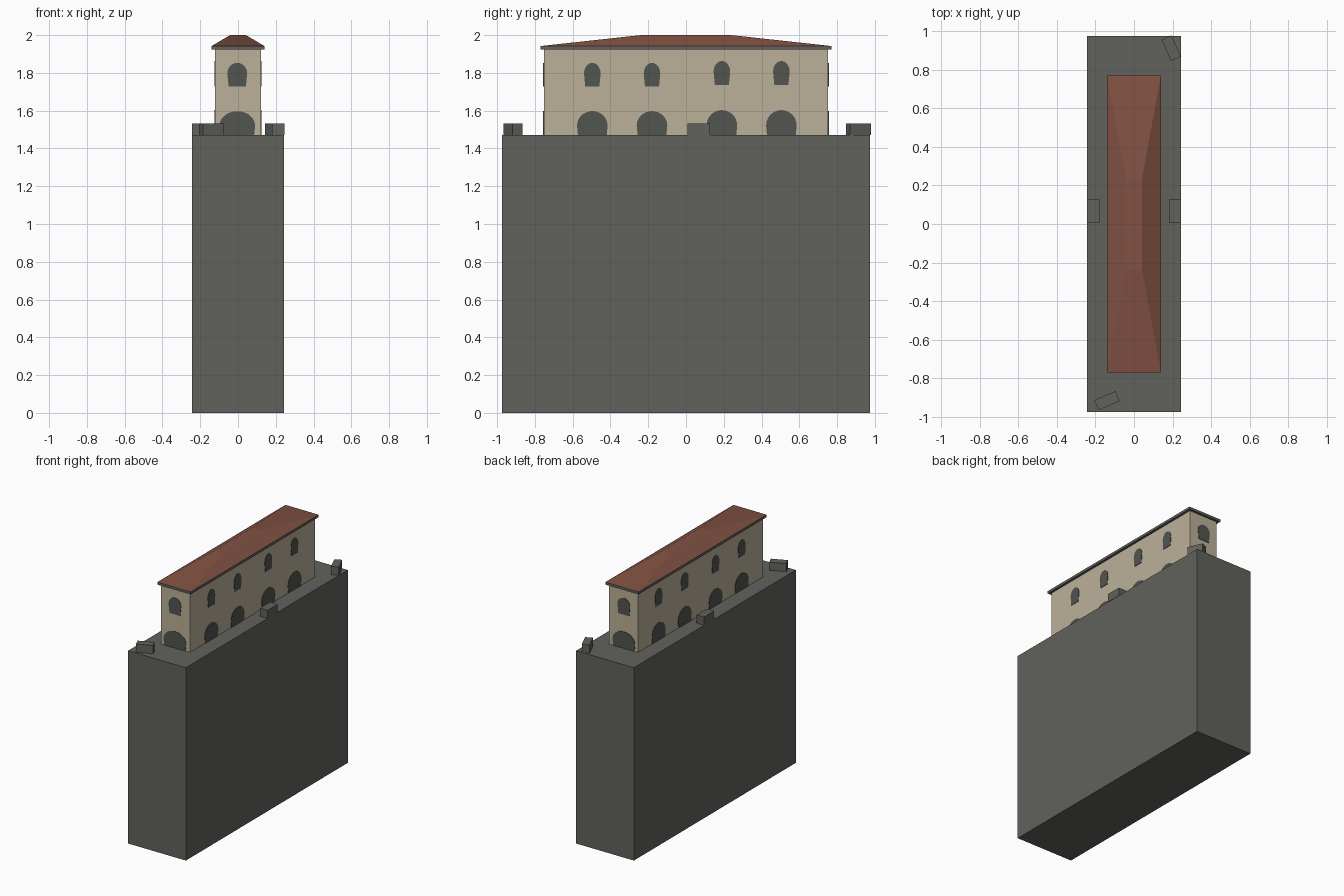
import bpy, bmesh, math
from mathutils import Matrix

if "Cube" in bpy.data.objects:
    bpy.data.objects.remove(bpy.data.objects["Cube"])


def material(name, r, g, b):
    lin = lambda c: ((c / 255 + 0.055) / 1.055) ** 2.4
    m = bpy.data.materials.new(name)
    m.diffuse_color = (lin(r), lin(g), lin(b), 1)
    m.use_nodes = True
    m.node_tree.nodes["Principled BSDF"].inputs["Base Color"].default_value = m.diffuse_color
    return m


STONE = material("grey stone", 97, 98, 92)
WALL = material("tan plaster", 187, 176, 153)
ROOF = material("terracotta", 130, 82, 67)
DARK = material("dark opening", 82, 85, 78)


def finish(name, bm, mat):
    bmesh.ops.recalc_face_normals(bm, faces=bm.faces)
    me = bpy.data.meshes.new(name)
    bm.to_mesh(me)
    bm.free()
    me.materials.append(mat)
    ob = bpy.data.objects.new(name, me)
    bpy.context.collection.objects.link(ob)
    return ob


def box(name, mat, cx, cy, sx, sy, z0, z1, angle=0, top=None):
    """Box, optionally turned about z or tapered to a top size."""
    bm = bmesh.new()
    bmesh.ops.create_cube(bm, size=1)
    for v in bm.verts:
        w, d = top if top and v.co.z > 0 else (sx, sy)
        v.co = (v.co.x * w, v.co.y * d, z0 if v.co.z < 0 else z1)
    bm.transform(Matrix.Translation((cx, cy, 0)) @ Matrix.Rotation(math.radians(angle), 4, 'Z'))
    return finish(name, bm, mat)


def opening(name, x, y, turn, width, z0, z1, spring, foot):
    """Thin arched plate; turn rotates it from facing -y."""
    h, r = z1 - z0, width / 2
    pts = [(-r * foot, z0), (r * foot, z0)]
    for i in range(13):
        a = math.pi * i / 12
        pts.append((r * math.cos(a), z0 + h * (spring + (1 - spring) * math.sin(a))))
    bm = bmesh.new()
    face = bm.faces.new([bm.verts.new((px, 0.002, pz)) for px, pz in pts])
    ext = bmesh.ops.extrude_face_region(bm, geom=[face])
    verts = [g for g in ext["geom"] if isinstance(g, bmesh.types.BMVert)]
    bmesh.ops.translate(bm, verts=verts, vec=(0, -0.005, 0))
    bm.transform(Matrix.Translation((x, y, 0)) @ Matrix.Rotation(math.radians(turn), 4, 'Z'))
    return finish(name, bm, DARK)


# Plinth, building body, eaves and hipped roof with flat top
HX, HY = 0.122, 0.753
box("plinth", STONE, 0, 0, 0.486, 1.95, 0, 1.47)
box("building_walls", WALL, 0, 0, 2 * HX, 2 * HY, 1.47, 1.925)
box("eaves", STONE, 0, 0, 0.28, 1.542, 1.923, 1.942)
box("roof", ROOF, 0, 0, 0.28, 1.542, 1.942, 2.0, top=(0.084, 0.48))

# Blocks standing on the plinth
box("block_left", STONE, -0.211, 0.068, 0.064, 0.12, 1.47, 1.533)
box("block_right", STONE, 0.213, 0.068, 0.064, 0.12, 1.47, 1.533)
box("block_front", STONE, -0.14, -0.916, 0.12, 0.056, 1.47, 1.533, 23)
box("block_back", STONE, 0.193, 0.912, 0.12, 0.056, 1.47, 1.533, -66)

# Arches and upper windows along both long sides
for side, x, turn in (("right", HX, 90), ("left", -HX, -90)):
    for i, y in enumerate((-0.496, -0.18, 0.19, 0.505)):
        lift = 0.01 if y > 0 else 0
        opening(f"{side}_arch_{i + 1}", x, y, turn, 0.162, 1.47, 1.598 + lift / 2, 0.4, 0.94)
        opening(f"{side}_window_{i + 1}", x, y, turn, 0.088, 1.727 + lift, 1.853 + lift, 0.55, 0.85)

# One arch and window on each end
for side, y, turn in (("front", -HY, 0), ("back", HY, 180)):
    opening(f"{side}_arch", -0.004, y, turn, 0.19, 1.47, 1.597, 0.4, 0.94)
    opening(f"{side}_window", -0.004, y, turn, 0.106, 1.727, 1.853, 0.55, 0.85)
